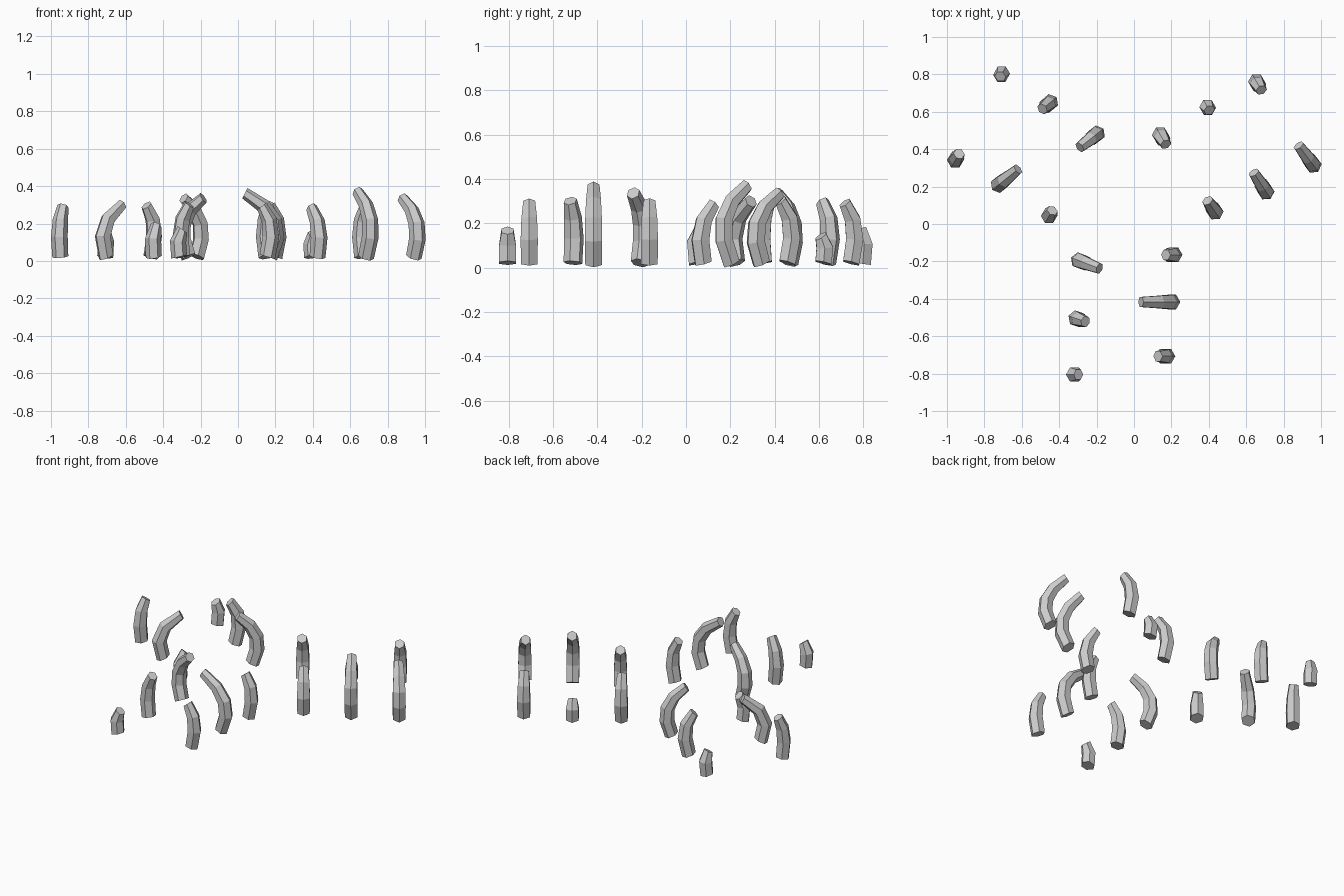
import bpy, bmesh, math
from mathutils import Vector

# Each curved rib: base x, base y, tip x, tip y, tip z, outward bow
UPPER_LEFT = [
    (-0.710, 0.797, -0.715, 0.788, 0.170, 0.02),
    (-0.466, 0.635, -0.490, 0.615, 0.297, 0.06),
    (-0.220, 0.465, -0.290, 0.410, 0.335, 0.09),
    (-0.950, 0.350, -0.935, 0.375, 0.292, 0.03),
    (-0.705, 0.225, -0.620, 0.293, 0.300, 0.08),
    (-0.450, 0.050, -0.437, 0.072, 0.188, 0.03),
]
UPPER_RIGHT = [
    (0.664, 0.745, 0.681, 0.716, 0.292, 0.05),
    (0.396, 0.620, 0.403, 0.608, 0.143, 0.02),
    (0.152, 0.457, 0.170, 0.426, 0.302, 0.06),
    (0.940, 0.340, 0.880, 0.420, 0.335, 0.10),
    (0.685, 0.205, 0.640, 0.275, 0.370, 0.12),
    (0.425, 0.078, 0.393, 0.125, 0.285, 0.05),
]
FRONT = [
    (-0.265, -0.207, -0.185, -0.238, 0.337, 0.10),
    (-0.295, -0.510, -0.260, -0.522, 0.302, 0.04),
    (-0.315, -0.805, -0.297, -0.805, 0.168, 0.02),
    (0.195, -0.165, 0.170, -0.165, 0.295, 0.05),
    (0.170, -0.417, 0.037, -0.417, 0.362, 0.11),
    (0.157, -0.707, 0.128, -0.707, 0.293, 0.05),
]


def rib(name, bx, by, tx, ty, tz, bow):
    """Tapered six-sided post swept along a quadratic curve."""
    base = Vector((bx, by, 0.022))
    tip = Vector((tx, ty, tz))
    lean = Vector((tx - bx, ty - by, 0)).normalized()
    ctrl = base - lean * bow + Vector((0, 0, 0.63 * (tz - 0.022)))
    side = Vector((0, 0, 1)).cross(lean)
    n = max(2, round(tz / 0.09))
    bm = bmesh.new()
    rings = []
    for i in range(n + 1):
        t = i / n
        p = base * (1 - t) ** 2 + ctrl * 2 * t * (1 - t) + tip * t * t
        tangent = ((ctrl - base) * (1 - t) + (tip - ctrl) * t).normalized()
        out = side.cross(tangent)
        r = 0.043 + 0.014 * t - 0.026 * t * t
        rings.append([bm.verts.new(p + r * (math.cos(k * math.pi / 3) * out
                                            + math.sin(k * math.pi / 3) * side))
                      for k in range(6)])
    for a, b in zip(rings, rings[1:]):
        for k in range(6):
            j = (k + 1) % 6
            bm.faces.new((a[k], a[j], b[j], b[k]))
    bm.faces.new(rings[0])
    bm.faces.new(rings[-1])
    bmesh.ops.recalc_face_normals(bm, faces=bm.faces)
    mesh = bpy.data.meshes.new(name)
    bm.to_mesh(mesh)
    bm.free()
    bpy.context.collection.objects.link(bpy.data.objects.new(name, mesh))


# Three groups, two facing rows of three ribs each
for group, specs in (("upper_left", UPPER_LEFT), ("upper_right", UPPER_RIGHT),
                     ("front", FRONT)):
    for i, spec in enumerate(specs):
        rib(f"{group}_rib_{i + 1}", *spec)
